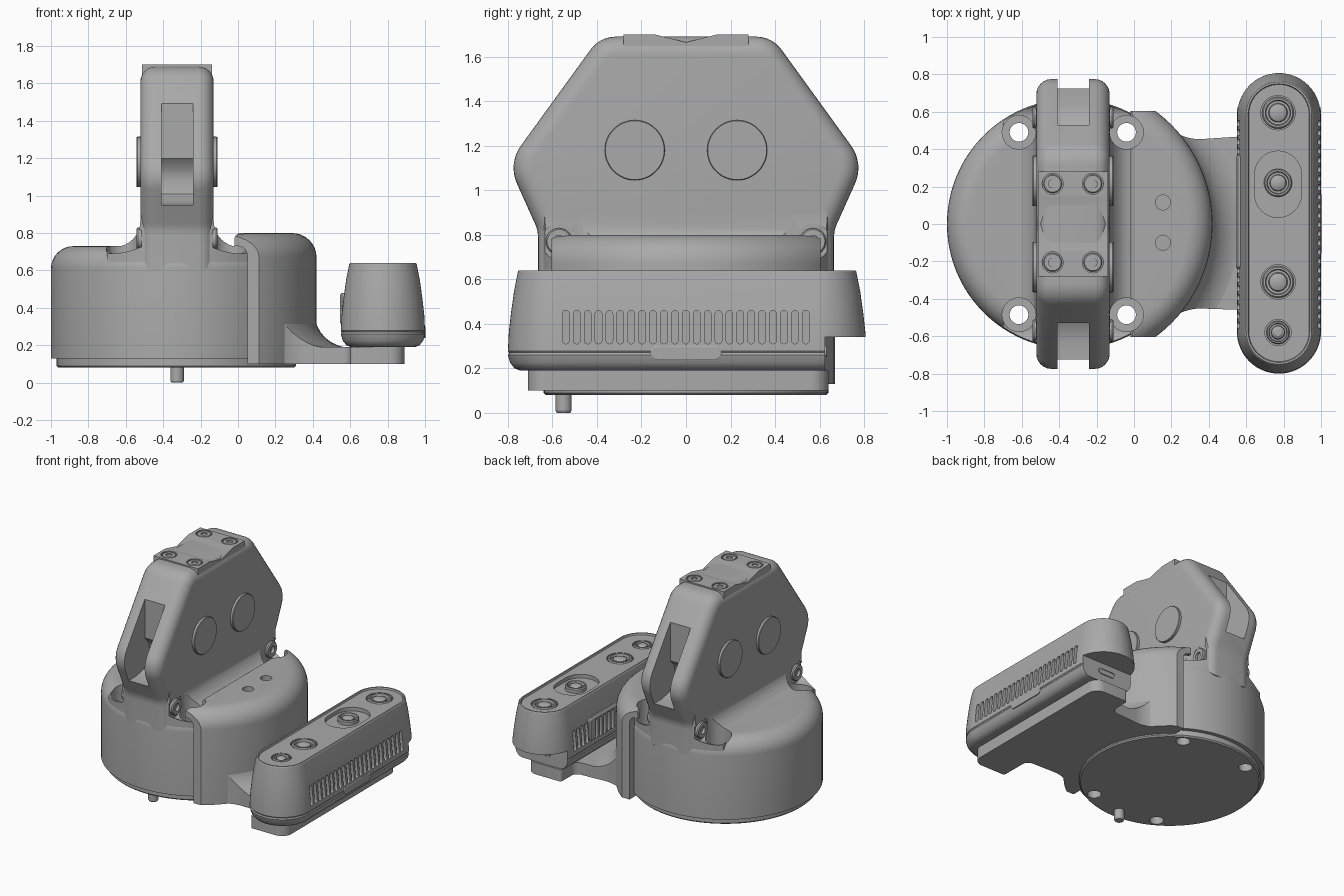
import bpy, bmesh
from math import sin, cos, pi, tan, acos
from mathutils import Vector, Matrix

if "Cube" in bpy.data.objects:
    bpy.data.objects.remove(bpy.data.objects["Cube"])

grey = bpy.data.materials.new("machined_grey")
grey.use_nodes = True
COLOUR = (0.4, 0.4, 0.4, 1)
grey.diffuse_color = COLOUR
grey.node_tree.nodes["Principled BSDF"].inputs["Base Color"].default_value = COLOUR

parts, cutters = [], []
ALONG = {"x": lambda u, v, w: (w, u, v),
         "y": lambda u, v, w: (u, w, v),
         "z": lambda u, v, w: (u, v, w)}


def loft(name, rings, cutter=False):
    """Skin a stack of equal rings and cap both ends."""
    bm = bmesh.new()
    loops = [[bm.verts.new(p) for p in ring] for ring in rings]
    n = len(loops[0])
    for a, b in zip(loops, loops[1:]):
        for i in range(n):
            j = (i + 1) % n
            bm.faces.new((a[i], a[j], b[j], b[i]))
    bm.faces.new(loops[0])
    bm.faces.new(loops[-1])
    bmesh.ops.recalc_face_normals(bm, faces=bm.faces)
    mesh = bpy.data.meshes.new(name)
    bm.to_mesh(mesh)
    bm.free()
    mesh.materials.append(grey)
    ob = bpy.data.objects.new(name, mesh)
    bpy.context.collection.objects.link(ob)
    (cutters if cutter else parts).append(ob)
    ob.hide_render = cutter
    return ob


def lathe(name, profile, centre=(0, 0), axis="z", seg=32, cutter=False):
    """Turn (radius, position) pairs round an axis."""
    return loft(name, [[ALONG[axis](centre[0] + r * cos(2 * pi * i / seg),
                                    centre[1] + r * sin(2 * pi * i / seg), w)
                        for i in range(seg)] for r, w in profile], cutter)


def outline(corners, inset=0, seg=8):
    """Counter-clockwise corners (u, v, radius), inset and rounded."""
    pts, n = [], len(corners)
    for k, (u, v, r) in enumerate(corners):
        p = Vector((u, v))
        d1 = (p - Vector(corners[k - 1][:2])).normalized()
        d2 = (Vector(corners[(k + 1) % n][:2]) - p).normalized()
        n1, n2 = Vector((-d1.y, d1.x)), Vector((-d2.y, d2.x))
        p = p + inset * (n1 + n2) / (1 + n1.dot(n2))
        if not r:
            pts.append(p)
            continue
        side = 1 if d1.cross(d2) > 0 else -1
        r = max(r - side * inset, 0.002)
        turn = acos(max(-1, min(1, d1.dot(d2))))
        start = p - d1 * r * tan(turn / 2)
        c = start + n1 * r * side
        for i in range(seg + 1):
            pts.append(c + Matrix.Rotation(side * turn * i / seg, 2) @ (start - c))
    return pts


def solid(name, corners, layers, axis="z", seg=8, cutter=False):
    """Extrude an outline through (inset, position) layers."""
    return loft(name, [[ALONG[axis](p.x, p.y, w) for p in outline(corners, d, seg)]
                       for d, w in layers], cutter)


def rect(u0, u1, v0, v1, r=0):
    return [(u0, v0, r), (u1, v0, r), (u1, v1, r), (u0, v1, r)]


def cut(ob, tools, operation="DIFFERENCE"):
    bpy.context.view_layer.objects.active = ob
    for tool in tools:
        mod = ob.modifiers.new("cut", "BOOLEAN")
        mod.operation, mod.solver, mod.object = operation, "EXACT", tool
        bpy.ops.object.modifier_apply(modifier=mod.name)


def screw(name, r, centre, low, high, axis="z"):
    lip = (high - low) * 0.2
    deep = high - (high - low) * 0.6
    lathe(name, [(r, low), (r, high - lip), (r * 0.9, high), (r * 0.45, high),
                 (r * 0.45, deep)], centre, axis, 24)


def arc(r, top, fillet, seg=8):
    """Rounded top rim for a turned profile."""
    return [(r - fillet + fillet * cos(pi / 2 * i / seg),
             top - fillet + fillet * sin(pi / 2 * i / seg)) for i in range(seg + 1)]


CX = -0.33
MID = (CX, 0)

# Round body, base plate and locating pin
body = lathe("round_body", [(0.67, 0.13)] + arc(0.67, 0.73, 0.12), MID, seg=96)
plate = lathe("base_plate", [(0.63, 0.08), (0.64, 0.09), (0.64, 0.131)], MID, seg=96)
lathe("locating_pin", [(0.03, 0), (0.036, 0.01), (0.036, 0.1)], (-0.325, -0.55), seg=24)

# Tower: rounded hexagonal slab with a flared foot
side = [(0.665, 0.6, 0), (0.665, 0.82, 0.15), (0.80, 1.12, 0.17), (0.387, 1.69, 0.14)]
hexagon = side + [(-y, z, r) for y, z, r in reversed(side)]
R, N = 0.08, 6
rim = [(R * (1 - sin(pi / 2 * i / N)), R * (1 - cos(pi / 2 * i / N))) for i in range(N + 1)]
tower = solid("tower", hexagon, [(d, -0.522 + w) for d, w in rim]
              + [(d, -0.13 - w) for d, w in reversed(rim)], "x")
foot = solid("tower_foot", [(-0.70, 0.6, 0), (0.05, 0.6, 0), (0.05, 0.725, 0),
                            (-0.13, 0.725, 0.14), (-0.13, 0.9, 0), (-0.522, 0.9, 0),
                            (-0.522, 0.725, 0.14), (-0.70, 0.725, 0)],
             [(0, -0.7), (0, 0.7)], "y")
cut(foot, [lathe("foot_trim", [(0.664, 0.5), (0.664, 1)], MID, seg=96, cutter=True)],
    "INTERSECT")

# Slots in the tower's front and back edges
for s in (1, -1):
    groove = [(0.53, 1.2), (0.485, 1.15), (0.47, 1.08), (0.49, 1.01), (0.55, 0.965),
              (0.64, 0.95), (1, 0.95), (1, 1.9), (0.53, 1.9)]
    corners = [(s * y, z, 0) for y, z in groove]
    cut(tower, [solid("slot_cutter", corners, [(0, -0.41), (0, -0.24)], "x", cutter=True)])

# Collar wrapped round the body, with a lip over its top
collar = lathe("collar", [(0.75, 0.10)] + arc(0.75, 0.80, 0.13), MID, seg=96)
lip = [(-2, -1, 0), (0.05, -1, 0), (0.05, 0.73, 0.05), (-0.02, 0.73, 0),
       (-0.02, 0.80, 0.04), (0.06, 0.805, 0), (0.06, 1, 0), (-2, 1, 0)]
collar_tools = [solid("collar_trim", lip, [(0, -1), (0, 1)], "y", cutter=True)]
for s in (1, -1):
    lo, hi = sorted((s * 0.605, s * 1.0))
    collar_tools.append(solid("tip_trim", rect(-1, 1, lo, hi), [(0, 0), (0, 1)], cutter=True))
for y in (0.115, -0.10):
    collar_tools.append(lathe("collar_hole", [(0.04, 0.7), (0.04, 0.9)], (0.155, y), cutter=True))
cut(collar, collar_tools)

# Counterbored mounting holes and side screws in their pockets
bores, pockets = [], []
for x in (-0.615, -0.04):
    for y in (-0.485, 0.49):
        bores.append(lathe("bore", [(0.05, 0), (0.05, 0.5), (0.09, 0.5), (0.09, 0.95)],
                           (x, y), cutter=True))
for y in (-0.57, 0.57):
    for inner, outer in ((-0.135, 0.3), (-0.517, -0.95)):
        lo, hi = sorted((inner, outer))
        pockets.append(lathe("pocket", [(0.08, lo), (0.08, hi)], (y, 0.77), "x", cutter=True))
    screw("side_screw_left", 0.06, (y, 0.77), -0.15, -0.11, "x")
    screw("side_screw_right", 0.06, (y, 0.77), -0.502, -0.542, "x")
cut(body, bores + pockets)
cut(foot, bores + pockets)
cut(plate, bores)
cut(collar, bores)

# Round caps on the tower sides
for y in (-0.23, 0.23):
    lathe("side_cap", [(0.132, -0.542), (0.135, -0.538), (0.135, -0.114), (0.132, -0.11)],
          (y, 1.18), "x", 48)

# Top mount with a shallow V and four screws
mount = solid("top_mount", [(-0.28, 1.63, 0), (0.28, 1.63, 0), (0.28, 1.70, 0),
                            (0.14, 1.70, 0), (0, 1.665, 0), (-0.14, 1.70, 0),
                            (-0.28, 1.70, 0)], [(0, -0.513), (0, -0.14)], "x")
for x in (-0.435, -0.22):
    for y in (-0.205, 0.215):
        cut(mount, [lathe("mount_bore", [(0.056, 1.67), (0.056, 1.8)], (x, y), cutter=True)])
        screw("mount_screw", 0.05, (x, y), 1.66, 1.698)

# Bracket arm with a concave gusset up to the collar
arm = [(0.06, -0.57, 0), (0.30, -0.45, 0.25), (0.60, -0.46, 0.05), (0.60, -0.71, 0.02),
       (0.89, -0.71, 0.08), (0.89, 0.64, 0.08), (0.60, 0.64, 0.02), (0.60, 0.47, 0.05),
       (0.30, 0.45, 0.25), (0.06, 0.57, 0)]
solid("bracket_arm", arm, [(0, 0.10), (0, 0.19)])
curve = [(0.94 - 0.20 * sin(pi / 2 * i / 8), 0.37 - 0.185 * cos(pi / 2 * i / 8))
         for i in range(9)]
gusset = lathe("gusset", [(0.94, 0.12)] + curve, MID, seg=96)
cut(gusset, [solid("gusset_trim", arm, [(0, 0), (0, 1)], cutter=True)], "INTERSECT")
cut(gusset, [solid("gusset_back", rect(-2, 0.15, -1, 1), [(0, 0), (0, 1)], cutter=True)])

# Camera bar: tapered capsule with a recessed top
capsule = rect(0.55, 1.0, -0.80, 0.81, 0.2249)
bar = solid("camera_bar", capsule,
            [(0.055, 0.19), (0.03, 0.20), (0.01, 0.225), (0, 0.26), (0.004, 0.267),
             (0.004, 0.272), (0, 0.278), (0.004, 0.36), (0.014, 0.45), (0.028, 0.55),
             (0.045, 0.635), (0.05, 0.64), (0.06, 0.64), (0.064, 0.628)], seg=14)
panel = solid("rear_panel", rect(-0.24, 0.37, 0.31, 0.48, 0.02),
              [(0.01, 0.545), (0, 0.555), (0, 0.62)], "x")

# Cable notch at the back end, with its socket
notch = solid("notch", rect(0.4, 1.2, 0.625, 1), [(0, 0), (0, 0.34)], cutter=True)
cut(bar, [notch])
solid("socket", rect(0.70, 0.85, 0.25, 0.30, 0.024), [(0, 0.62), (0, 0.632), (0.01, 0.632),
                                                   (0.01, 0.626)], "y")

# Vent slots along both long sides
for i in range(23):
    y = -0.54 + i * 0.049
    shape = rect(y - 0.015, y + 0.015, 0.31, 0.46, 0.0149)
    cut(bar, [solid("vent", shape, [(0, 0.965), (0, 1.1)], "x", 4, True),
              solid("vent", shape, [(0, 0.45), (0, 0.59)], "x", 4, True)])
    if -0.2 < y < 0.34:
        cut(panel, [cutters[-1]])
solid("side_badge", rect(-0.16, 0.16, 0.238, 0.30, 0.03), [(0, 0.98), (0, 1.0), (0.005, 1.003)], "x")

# Lenses on the camera bar's top
LX = 0.77
oval = solid("lens_oval", rect(LX - 0.125, LX + 0.125, 0.035, 0.39, 0.1249),
             [(0, 0.60), (0, 0.7)], cutter=True)
wells = [lathe("well", [(0.092, 0.6), (0.092, 0.7)], (LX, y), cutter=True)
         for y in (0.595, -0.31)]
wells.append(lathe("well", [(0.07, 0.6), (0.07, 0.7)], (LX, -0.58), cutter=True))
cut(bar, [oval] + wells)
for y, r in ((0.595, 0.085), (0.22, 0.075), (-0.31, 0.085), (-0.58, 0.062)):
    lathe("lens", [(r, 0.59), (r, 0.625), (r * 0.92, 0.632), (r * 0.8, 0.632),
                   (r * 0.75, 0.61), (r * 0.6, 0.61), (r * 0.55, 0.625), (r * 0.3, 0.635)],
          (LX, y))

# Tidy up cutters and shade
for ob in cutters:
    bpy.data.objects.remove(ob)
bpy.ops.object.select_all(action="DESELECT")
for ob in parts:
    ob.select_set(True)
bpy.context.view_layer.objects.active = parts[0]
bpy.ops.object.shade_smooth_by_angle(angle=pi / 6)
